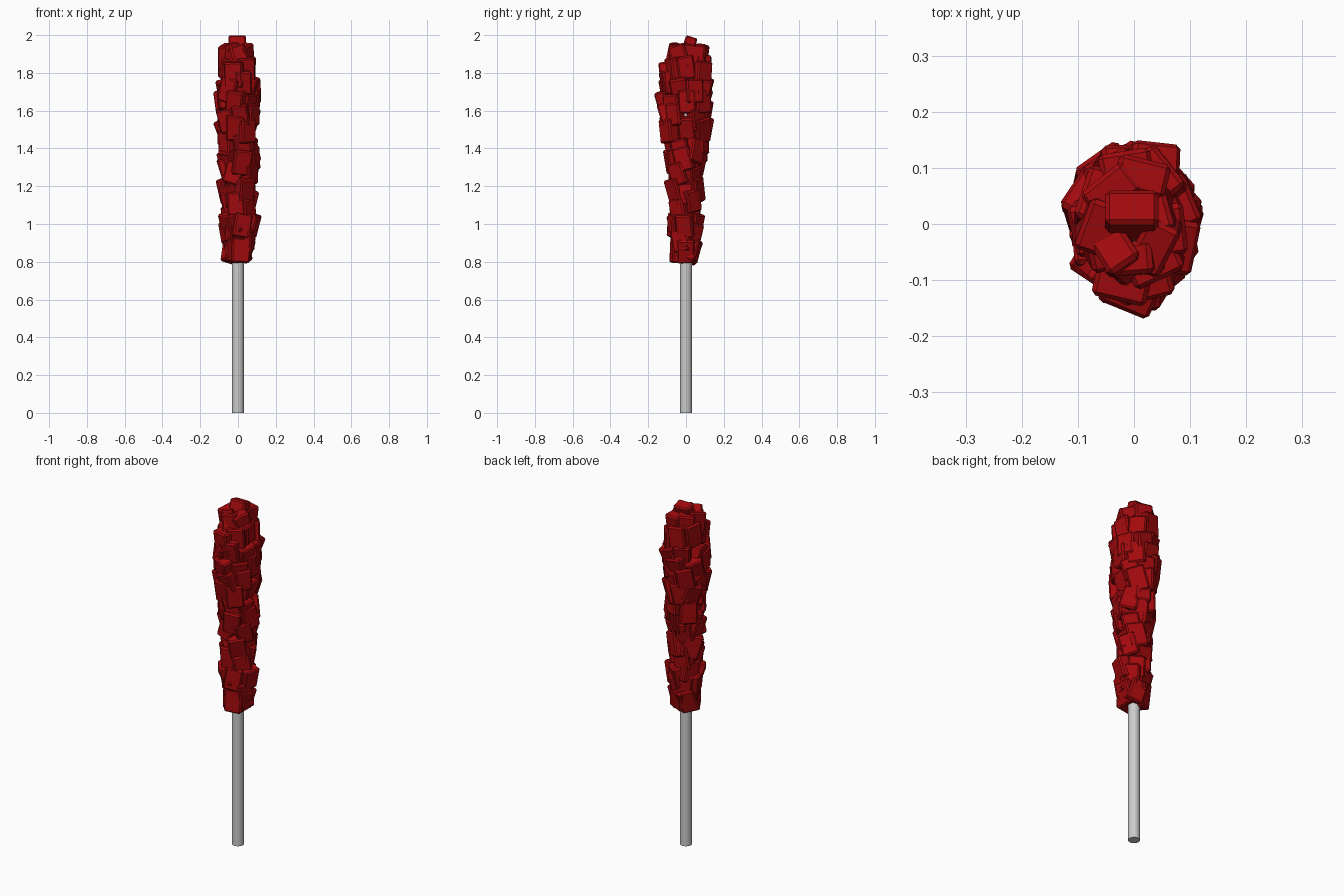
import bpy, bmesh, math, random
from mathutils import Matrix, Vector, Euler

if "Cube" in bpy.data.objects:
    bpy.data.objects.remove(bpy.data.objects["Cube"])

random.seed(11)

red = bpy.data.materials.new("red_sugar")
red.diffuse_color = (0.36, 0.003, 0.004, 1)
red.use_nodes = True
red.node_tree.nodes["Principled BSDF"].inputs["Base Color"].default_value = red.diffuse_color

# stick
bpy.ops.mesh.primitive_cylinder_add(vertices=32, radius=0.031, depth=1.9, location=(0, 0, 0.95))
bpy.context.object.name = "stick"
bpy.ops.object.shade_smooth_by_angle(angle=math.radians(40))

# outer half-widths of the sugar cluster: z, x, y
PROFILE = [(0.85, 0.09, 0.085), (1.0, 0.108, 0.1), (1.2, 0.112, 0.095), (1.4, 0.115, 0.12),
           (1.5, 0.12, 0.148), (1.75, 0.118, 0.148), (1.85, 0.105, 0.13), (1.93, 0.085, 0.095)]


def half_widths(z):
    for (z0, x0, y0), (z1, x1, y1) in zip(PROFILE, PROFILE[1:]):
        if z <= z1:
            t = max(0, (z - z0) / (z1 - z0))
            return x0 + (x1 - x0) * t, y0 + (y1 - y0) * t
    return PROFILE[-1][1:]


bm = bmesh.new()


def crystal(matrix, size):
    bmesh.ops.create_cube(bm, size=1, matrix=matrix @ Matrix.Diagonal((*size, 1)))


# rings of crystals growing up the stick
rows = 14
for i in range(rows):
    z = 0.86 + i * (1.885 - 0.86) / (rows - 1)
    n = 5 if z < 1.4 else 7
    for k in range(n):
        a = 2 * math.pi * (k + 0.5 * (i % 2)) / n + random.uniform(-0.15, 0.15)
        hx, hy = half_widths(z)
        inset = 0.04 + random.uniform(-0.006, 0.015)
        jz = 0 if i in (0, rows - 1) else random.uniform(-0.03, 0.03)
        pos = Vector(((hx - inset) * math.cos(a), (hy - inset) * math.sin(a), z + jz))
        lean = random.uniform(-0.05, 0.35) if z < 1.8 else random.uniform(-0.15, 0.15)
        rot = (Matrix.Rotation(a + random.uniform(-0.3, 0.3), 4, 'Z')
               @ Euler((random.uniform(-0.3, 0.3), lean, 0)).to_matrix().to_4x4())
        s = random.uniform(0.92, 1.06)
        crystal(Matrix.Translation(pos) @ rot, (0.062 * s, 0.094 * s, 0.127 * s))

# crystal capping the tip
crystal(Matrix.Translation((-0.004, 0.012, 1.928)) @ Matrix.Rotation(-0.3, 4, 'X'), (0.095, 0.064, 0.131))

mesh = bpy.data.meshes.new("sugar_crystals")
bm.to_mesh(mesh)
bm.free()
mesh.materials.append(red)
obj = bpy.data.objects.new("sugar_crystals", mesh)
bpy.context.collection.objects.link(obj)
bev = obj.modifiers.new("cut_edges", 'BEVEL')
bev.width = 0.008
bev.segments = 1
